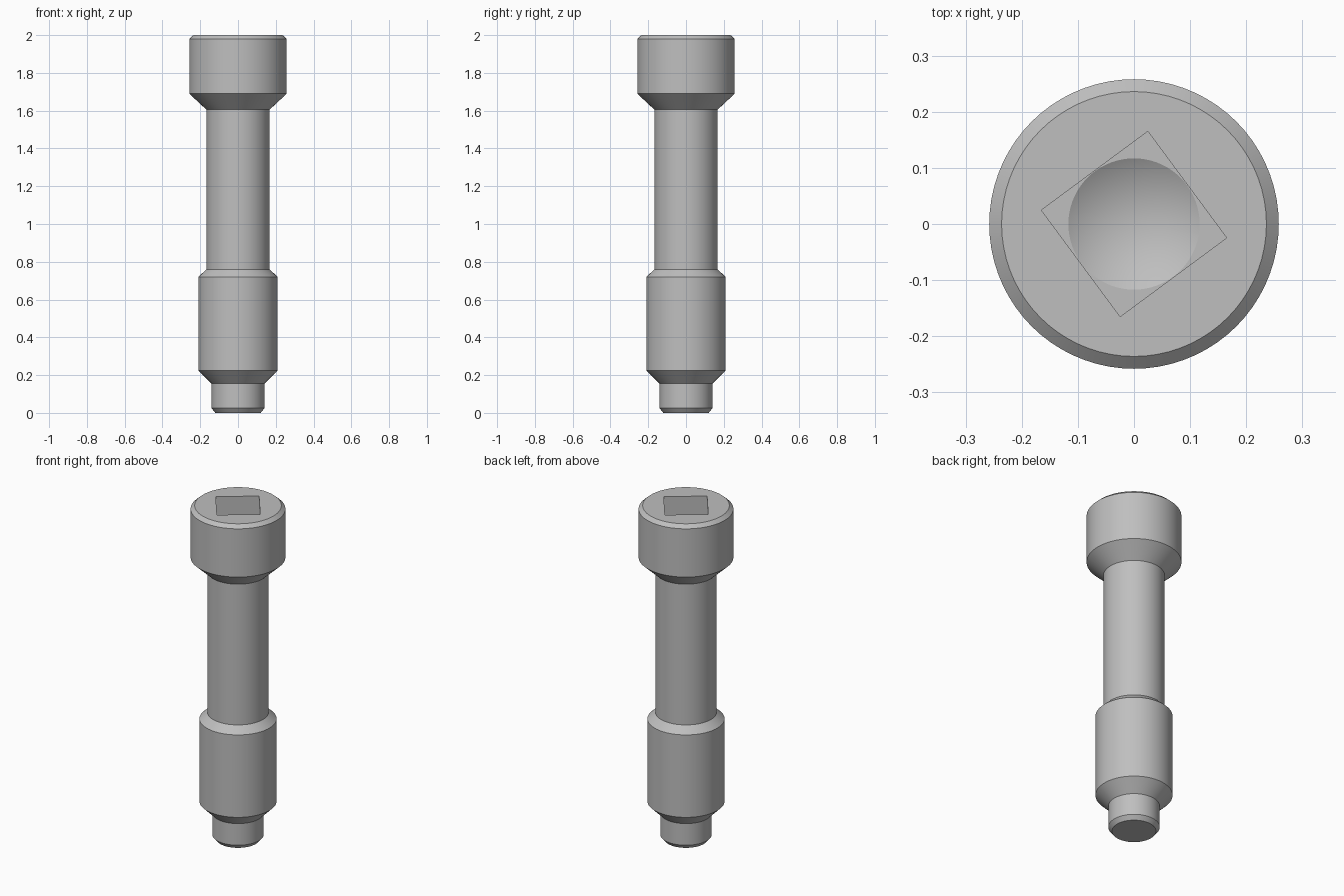
import bpy, bmesh, math

cube = bpy.data.objects.get("Cube")
if cube:
    bpy.data.objects.remove(cube, do_unlink=True)

SEGMENTS = 72
SOCKET_FLOOR = 1.75
HALF_SIDE = 0.118

steel = bpy.data.materials.new("steel_grey")
steel.use_nodes = True
grey = (0.52, 0.52, 0.52, 1)
steel.diffuse_color = grey
bsdf = next(n for n in steel.node_tree.nodes if n.type == "BSDF_PRINCIPLED")
bsdf.inputs["Base Color"].default_value = grey


def lathe(name, profile, segments=SEGMENTS, start=0.0):
    """Revolve (radius, height) points about z into a closed solid."""
    bm = bmesh.new()
    points = [bm.verts.new((r * math.cos(start), r * math.sin(start), z)) for r, z in profile]
    edges = [bm.edges.new(pair) for pair in zip(points, points[1:])]
    bmesh.ops.spin(bm, geom=points + edges, cent=(0, 0, 0), axis=(0, 0, 1),
                   angle=math.tau, steps=segments, use_duplicate=False)
    bmesh.ops.remove_doubles(bm, verts=bm.verts, dist=0.0001)
    bmesh.ops.dissolve_degenerate(bm, edges=bm.edges, dist=0.0001)
    bmesh.ops.recalc_face_normals(bm, faces=bm.faces)
    mesh = bpy.data.meshes.new(name)
    bm.to_mesh(mesh)
    bm.free()
    mesh.materials.append(steel)
    obj = bpy.data.objects.new(name, mesh)
    bpy.context.collection.objects.link(obj)
    return obj


# Bolt body: tip, lower shoulder, shank and head
bolt = lathe("socket_bolt", [
    (0, 0), (0.12, 0), (0.14, 0.025),
    (0.14, 0.155), (0.21, 0.225),
    (0.21, 0.72), (0.167, 0.76),
    (0.167, 1.605), (0.258, 1.69),
    (0.258, 1.98), (0.236, 2), (0, 2)])

# Square drive socket, slightly turned, with a conical drilled bottom
socket = lathe("socket_cutter", [
    (0, SOCKET_FLOOR), (HALF_SIDE * math.sqrt(2), SOCKET_FLOOR),
    (HALF_SIDE * math.sqrt(2), 2.1), (0, 2.1)], 4, math.radians(81.5))
drill = lathe("drill_cutter", [
    (0, SOCKET_FLOOR - 0.07), (HALF_SIDE - 0.001, SOCKET_FLOOR),
    (HALF_SIDE - 0.001, SOCKET_FLOOR + 0.05), (0, SOCKET_FLOOR + 0.05)])

bpy.ops.object.select_all(action="DESELECT")
bpy.context.view_layer.objects.active = bolt
bolt.select_set(True)
for cutter in (socket, drill):
    cutter.hide_render = True
    cut = bolt.modifiers.new(cutter.name, "BOOLEAN")
    cut.operation = "DIFFERENCE"
    cut.solver = "EXACT"
    cut.object = cutter
    bpy.ops.object.modifier_apply(modifier=cut.name)
    bpy.data.objects.remove(cutter, do_unlink=True)

bpy.ops.object.shade_smooth_by_angle(angle=math.radians(20))
